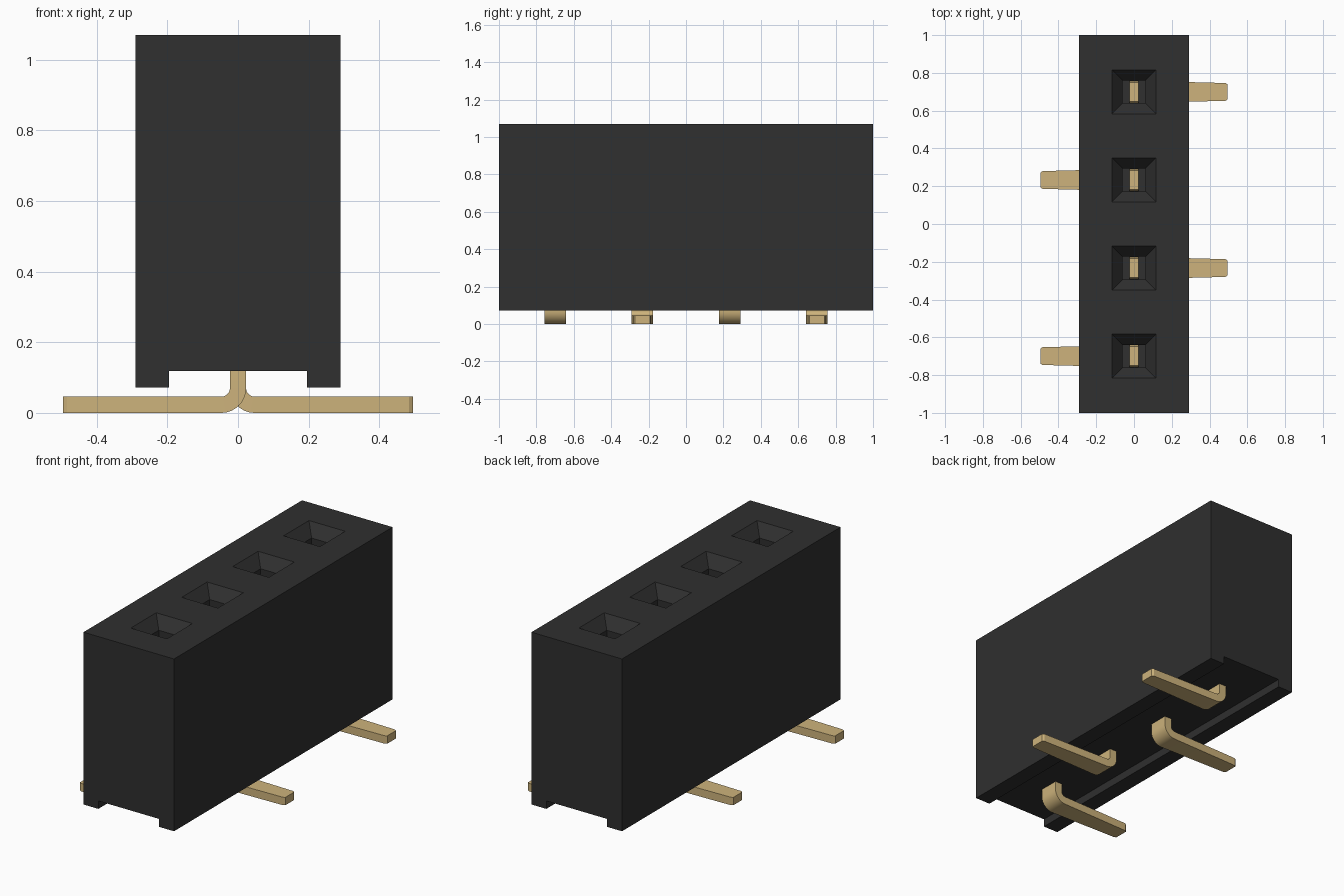
import bpy, bmesh, math

cube = bpy.data.objects.get("Cube")
if cube:
    bpy.data.objects.remove(cube, do_unlink=True)


def material(name, rgb, metallic=0.0):
    m = bpy.data.materials.new(name)
    m.use_nodes = True
    m.diffuse_color = (*rgb, 1)
    m.node_tree.nodes["Principled BSDF"].inputs["Base Color"].default_value = (*rgb, 1)
    return m


BLACK = material("black plastic", (0.029, 0.029, 0.029))
GOLD = material("gold metal", (0.61, 0.45, 0.20))


def loft(name, loops, mat):
    """Skin a list of equal-length point loops and cap both ends."""
    bm = bmesh.new()
    rings = [[bm.verts.new(p) for p in loop] for loop in loops]
    n = len(rings[0])
    for a, b in zip(rings, rings[1:]):
        for i in range(n):
            j = (i + 1) % n
            bm.faces.new((a[i], a[j], b[j], b[i]))
    bm.faces.new(rings[0][::-1])
    bm.faces.new(rings[-1])
    bmesh.ops.recalc_face_normals(bm, faces=bm.faces)
    me = bpy.data.meshes.new(name)
    bm.to_mesh(me)
    bm.free()
    me.materials.append(mat)
    ob = bpy.data.objects.new(name, me)
    bpy.context.collection.objects.link(ob)
    return ob


PITCH = 0.4662
TOP, BASE, CHANNEL = 1.07, 0.072, 0.118
HOLE_FLOOR = 0.35
rows = [(i - 1.5) * PITCH for i in range(4)]

# Housing: profile with a channel between two feet, run along y
profile = [(-0.29, BASE), (-0.195, BASE), (-0.195, CHANNEL), (0.195, CHANNEL),
           (0.195, BASE), (0.29, BASE), (0.29, TOP), (-0.29, TOP)]
housing = loft("housing", [[(x, y, z) for x, z in profile] for y in (-1, 1)], BLACK)

# Sockets: tapered lead-in followed by a straight square shaft
for y in rows:
    levels = [(HOLE_FLOOR, 0.06), (TOP - 0.065, 0.06), (TOP, 0.116), (TOP + 0.02, 0.133)]
    cutter = loft("socket_cutter",
                  [[(sx * h, y + sy * h, z) for sx, sy in ((-1, -1), (1, -1), (1, 1), (-1, 1))]
                   for z, h in levels], BLACK)
    cutter.hide_render = True
    mod = housing.modifiers.new("socket", "BOOLEAN")
    mod.operation, mod.solver, mod.object = "DIFFERENCE", "EXACT", cutter
    bpy.context.view_layer.objects.active = housing
    bpy.ops.object.modifier_apply(modifier=mod.name)
    bpy.data.objects.remove(cutter, do_unlink=True)


# Pins: straight post, rounded bend and tapered foot with clipped tip corners
def pin(name, y, side):
    t, r_in = 0.023, 0.024          # half thickness, inner bend radius
    r = r_in + t                    # centreline bend radius
    post_top = HOLE_FLOOR + 0.03
    # each station: centre x, centre z, normal x, normal z, half width
    stations = [(0, post_top, 1, 0, 0.05), (0, post_top - 0.02, 1, 0, 0.058)]
    for i in range(9):
        a = math.pi / 2 * i / 8
        stations.append((r - r * math.cos(a), t + r - r * math.sin(a),
                         math.cos(a), math.sin(a), 0.058))
    stations += [(0.29, t, 0, 1, 0.052), (0.484, t, 0, 1, 0.047), (0.495, t, 0, 1, 0.040)]
    loops = []
    for x, z, nx, nz, w in stations:
        loops.append([(side * (x + s * t * nx), y + k * w, z + s * t * nz)
                      for s, k in ((-1, -1), (1, -1), (1, 1), (-1, 1))])
    ob = loft(name, loops, GOLD)
    bpy.ops.object.select_all(action="DESELECT")
    ob.select_set(True)
    bpy.context.view_layer.objects.active = ob
    bpy.ops.object.shade_smooth_by_angle(angle=math.radians(25))


for i, y in enumerate(rows):
    pin(f"pin_{i + 1}", y, 1 if i % 2 else -1)
